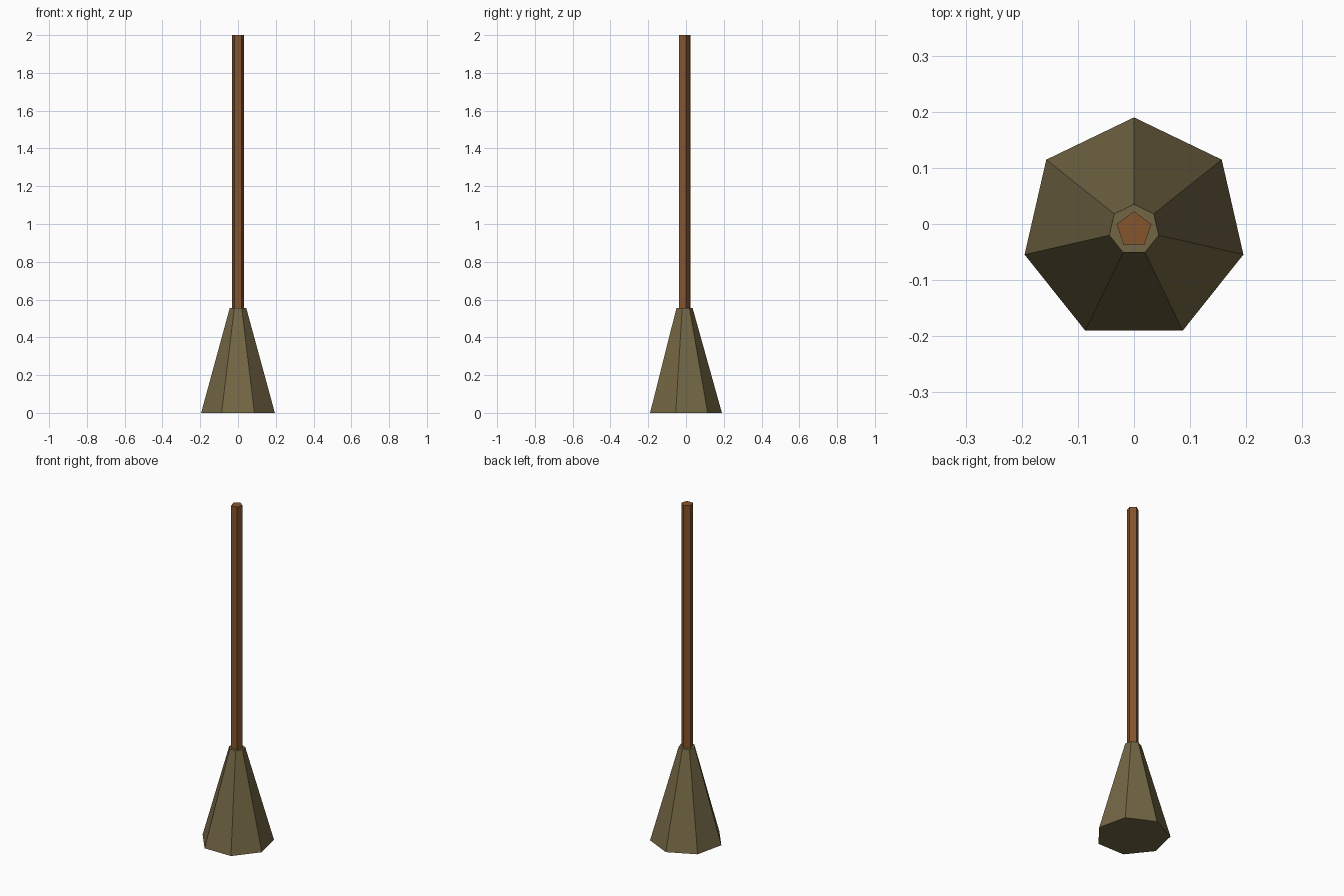
import bpy
import bmesh
from math import sin, cos, pi

cube = bpy.data.objects.get("Cube")
if cube:
    bpy.data.objects.remove(cube)

CENTRE_Y = -0.01


def make_material(name, color):
    mat = bpy.data.materials.new(name)
    mat.use_nodes = True
    mat.diffuse_color = color
    mat.node_tree.nodes["Principled BSDF"].inputs["Base Color"].default_value = color
    return mat


def tapered_prism(name, sides, r_bottom, r_top, z_bottom, z_top, mat):
    """Closed flat-sided prism with one corner pointing to the back (+y)."""
    bm = bmesh.new()
    rings = []
    for r, z in ((r_bottom, z_bottom), (r_top, z_top)):
        angles = [pi / 2 + 2 * pi * i / sides for i in range(sides)]
        rings.append([bm.verts.new((r * cos(a), r * sin(a), z)) for a in angles])
    low, high = rings
    for i in range(sides):
        j = (i + 1) % sides
        bm.faces.new((low[i], low[j], high[j], high[i]))
    bm.faces.new(low[::-1])
    bm.faces.new(high)
    mesh = bpy.data.meshes.new(name)
    bm.to_mesh(mesh)
    bm.free()
    mesh.materials.append(mat)
    obj = bpy.data.objects.new(name, mesh)
    obj.location.y = CENTRE_Y
    bpy.context.collection.objects.link(obj)
    return obj


straw = make_material("straw olive", (0.17, 0.133, 0.058, 1))
wood = make_material("brown wood", (0.235, 0.089, 0.027, 1))

# Seven-sided flared bristle head
tapered_prism("bristle_head", 7, 0.2, 0.045, 0, 0.555, straw)

# Five-sided long handle, standing on the head
tapered_prism("handle", 5, 0.0325, 0.0325, 0.55, 2, wood)
